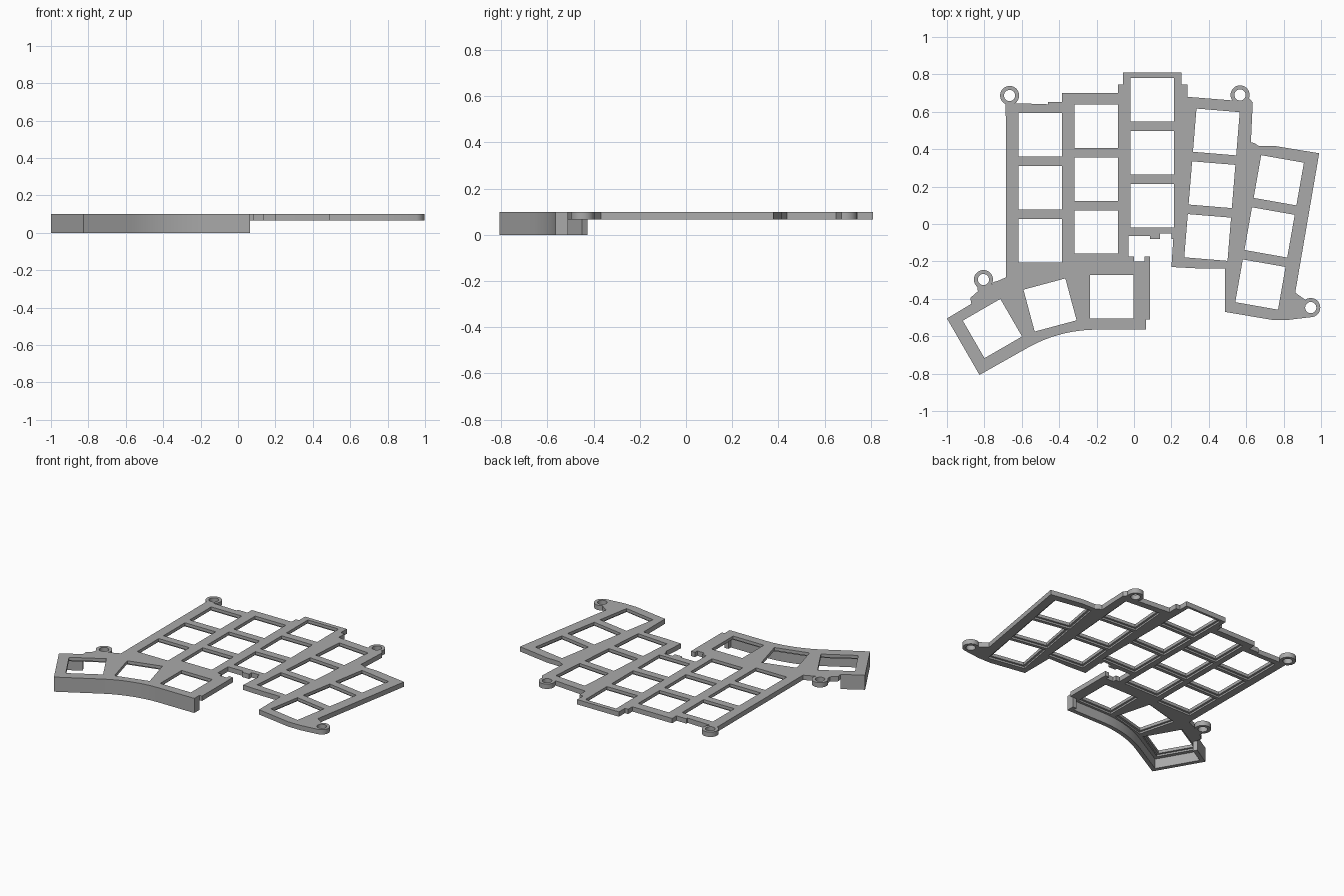
import bpy, bmesh
from math import sin, cos, radians
from mathutils import Vector, Matrix

cube = bpy.data.objects.get("Cube")
if cube:
    bpy.data.objects.remove(cube, do_unlink=True)

TOP, BASE, LEDGE = 0.1, 0.067, 0.079
WINDOW, PITCH, RELIEF = 0.232, 0.283, 0.014
WALL = 0.028

grey = bpy.data.materials.new("plate grey")
grey.use_nodes = True
grey.diffuse_color = (0.4, 0.4, 0.4, 1)
grey.node_tree.nodes["Principled BSDF"].inputs["Base Color"].default_value = (0.4, 0.4, 0.4, 1)


def arc(centre, radius, start, end, steps):
    """Points along an arc, angles in degrees."""
    angles = [radians(start + (end - start) * i / steps) for i in range(steps + 1)]
    return [(centre[0] + radius * cos(a), centre[1] + radius * sin(a)) for a in angles]


def prisms(name, outlines, low, high):
    """One object made of vertical prisms over the given outlines."""
    bm = bmesh.new()
    for outline in outlines:
        face = bm.faces.new([bm.verts.new((x, y, low)) for x, y in outline])
        grown = bmesh.ops.extrude_face_region(bm, geom=[face])["geom"]
        moved = [v for v in grown if isinstance(v, bmesh.types.BMVert)]
        bmesh.ops.translate(bm, verts=moved, vec=(0, 0, high - low))
    bmesh.ops.recalc_face_normals(bm, faces=bm.faces)
    mesh = bpy.data.meshes.new(name)
    bm.to_mesh(mesh)
    bm.free()
    mesh.materials.append(grey)
    obj = bpy.data.objects.new(name, mesh)
    bpy.context.collection.objects.link(obj)
    return obj


def combine(target, tool, operation):
    """Apply a boolean and discard the tool."""
    mod = target.modifiers.new(operation, "BOOLEAN")
    mod.operation, mod.object, mod.solver = operation, tool, "EXACT"
    bpy.context.view_layer.objects.active = target
    bpy.ops.object.modifier_apply(modifier=mod.name)
    bpy.data.objects.remove(tool, do_unlink=True)


def square(centre, angle, size):
    turn = Matrix.Rotation(radians(angle), 2)
    h = size / 2
    return [Vector(centre) + turn @ Vector(c) for c in ((-h, -h), (h, -h), (h, h), (-h, h))]


def band(path, width):
    """Closed strip between a path and its mitred offset to the right."""
    pts = [Vector(p) for p in path]
    inner = []
    for i, p in enumerate(pts):
        before = (p - pts[i - 1]).normalized() if i else None
        after = (pts[i + 1] - p).normalized() if i < len(pts) - 1 else None
        n1, n2 = [Vector((d.y, -d.x)) for d in (before or after, after or before)]
        inner.append(p + (n1 + n2) * width / (1 + n1.dot(n2)))
    return pts + inner[::-1]


# Screw ears: centre, start and end angle of the rounded outline
EAR, SCREW = 0.051, 0.03
ears = [((-0.665, 0.687), 246, -55), ((0.567, 0.69), 215, -20),
        ((0.945, -0.447), 125, -80), ((-0.805, -0.297), 230, -40)]
rounded = [arc(c, EAR, a, b, 28) for c, a, b in ears]

# Front edge of the thumb section, ending at the tip
front_edge = [(0.065, -0.51), (0.065, -0.565)]
front_edge += arc((-0.2, -1.315), 0.75, 90, 120, 16)
front_edge += [(-0.826, -0.807), (-1, -0.505), (-0.87, -0.427)]

# Outline, clockwise from the back left ear
outline = [(-0.685, -0.285)] + rounded[0] + [
    (-0.61, 0.645), (-0.46, 0.64), (-0.46, 0.653), (-0.385, 0.653), (-0.385, 0.7),
    (-0.085, 0.7), (-0.085, 0.745), (-0.06, 0.745), (-0.06, 0.81), (0.255, 0.81),
    (0.255, 0.745), (0.285, 0.745), (0.285, 0.68)]
outline += rounded[1] + [
    (0.635, 0.65), (0.625, 0.437), (0.645, 0.432), (0.665, 0.418), (0.76, 0.416),
    (0.99, 0.378), (0.862, -0.367)]
outline += rounded[2] + [
    (0.83, -0.512), (0.735, -0.512), (0.487, -0.47), (0.487, -0.237), (0.335, -0.237),
    (0.2, -0.23), (0.21, -0.08), (0.2, -0.08), (0.2, -0.052), (0.14, -0.052),
    (0.14, -0.08), (0.085, -0.08), (0.085, -0.065), (-0.03, -0.065), (-0.03, -0.175),
    (0, -0.175), (0, -0.2), (0.055, -0.2), (0.055, -0.175), (0.085, -0.175), (0.085, -0.51)]
outline += front_edge + [(-0.875, -0.395), (-0.835, -0.36)]
outline += rounded[3] + [(-0.75, -0.31), (-0.73, -0.305)]

# Key windows: five columns of three, plus three thumb keys
keys = []
columns = [((-0.502, 0.194), 0), ((-0.202, 0.24), 0), ((0.098, 0.381), 0),
           ((0.417, 0.21), -4.7), ((0.725, -0.045), -10)]
for middle, angle in columns:
    up = Matrix.Rotation(radians(angle), 2) @ Vector((0, PITCH))
    keys += [(Vector(middle) + up * row, angle) for row in (-1, 0, 1)]
keys += [((-0.118, -0.39), 0), ((-0.449, -0.433), 15), ((-0.757, -0.559), 30)]

# Plate with windows, clip relief underneath and screw holes
plate = prisms("key_plate", [outline], BASE, TOP)
relief = [square(c, a, WINDOW + 2 * RELIEF) for c, a in keys]
combine(plate, prisms("relief_cutter", relief, 0, LEDGE), "DIFFERENCE")

# Deep wall around the thumb section
combine(plate, prisms("thumb_wall", [band(front_edge, WALL)], 0, 0.09), "UNION")

openings = [square(c, a, WINDOW) for c, a in keys]
openings += [arc(c, SCREW, 0, 345, 23) for c, a, b in ears]
combine(plate, prisms("window_cutter", openings, -0.1, 0.2), "DIFFERENCE")

# Smooth the rounded edges only
bpy.ops.object.select_all(action="DESELECT")
plate.select_set(True)
bpy.context.view_layer.objects.active = plate
bpy.ops.object.shade_smooth_by_angle(angle=radians(25))
